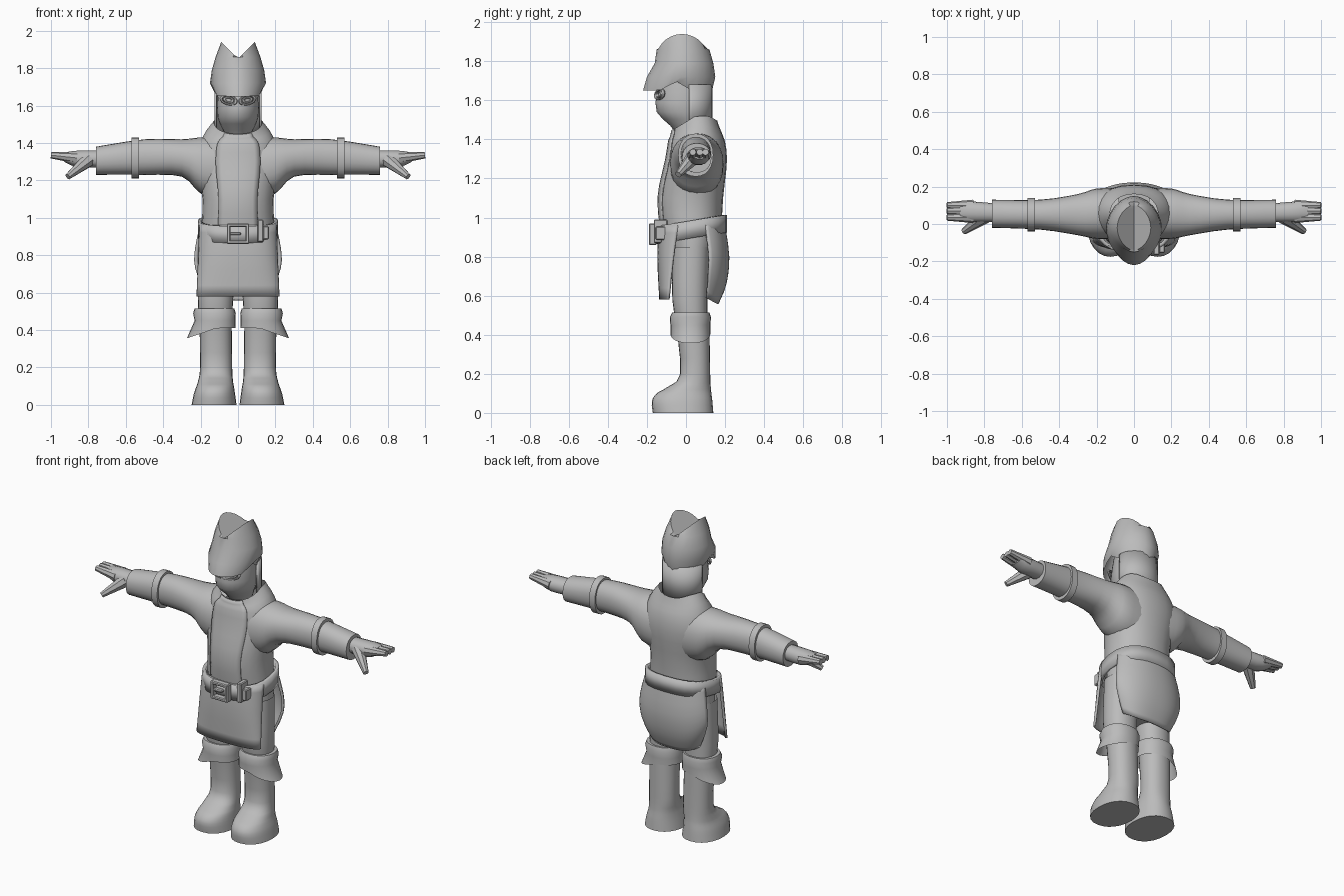
import bpy, bmesh, math
from math import cos, sin, radians
from mathutils import Vector

if "Cube" in bpy.data.objects:
    bpy.data.objects.remove(bpy.data.objects["Cube"])

grey = bpy.data.materials.new("plain grey")
grey.use_nodes = True
grey.diffuse_color = (.5, .5, .5, 1)
grey.node_tree.nodes["Principled BSDF"].inputs["Base Color"].default_value = grey.diffuse_color


def finish(name, bm, mirror=False, thick=0, angle=40):
    """Turn a bmesh into a shaded object, optionally mirrored or thickened."""
    bmesh.ops.remove_doubles(bm, verts=bm.verts, dist=.0005)
    bmesh.ops.recalc_face_normals(bm, faces=bm.faces)
    mesh = bpy.data.meshes.new(name)
    bm.to_mesh(mesh)
    bm.free()
    mesh.materials.append(grey)
    ob = bpy.data.objects.new(name, mesh)
    bpy.context.collection.objects.link(ob)
    bpy.ops.object.select_all(action='DESELECT')
    ob.select_set(True)
    bpy.context.view_layer.objects.active = ob
    bpy.ops.object.shade_smooth_by_angle(angle=radians(angle))
    if thick:
        solid = ob.modifiers.new("Thickness", 'SOLIDIFY')
        solid.thickness = thick
        solid.offset = 0
    if mirror:
        ob.modifiers.new("Mirror", 'MIRROR')


def oval(z, wide, front, back, mid=0):
    """Level cross-section: height, half width, front and back edges."""
    return Vector((z, mid, (front + back) / 2, wide, (back - front) / 2))


def hoop(x, front, back, low, high):
    """Upright cross-section of an arm at distance x from the middle."""
    return Vector((x, (front + back) / 2, (low + high) / 2, (back - front) / 2, (high - low) / 2))


def spline(rings, steps):
    """Catmull-Rom curve through the cross-sections."""
    padded = [rings[0], *rings, rings[-1]]
    result = []
    for before, start, end, after in zip(padded, padded[1:], padded[2:], padded[3:]):
        leave, arrive = (end - before) / 2, (after - start) / 2
        for step in range(steps):
            t = step / steps
            ease = t * t * (3 - 2 * t)
            result.append(start.lerp(end, ease) + leave * t * (1 - t) ** 2
                          - arrive * t * t * (1 - t))
    return result + [rings[-1]]


def loft(name, rings, steps=3, sides=24, power=2.2, arc=None, upright=False,
         capped=False, grow=0, warp=None, **look):
    """Skin a row of rounded cross-sections, or only an arc of each."""
    bm = bmesh.new()
    rows = []
    for at, mid_a, mid_b, radius_a, radius_b in spline(rings, steps):
        row = []
        for i in range(sides):
            if arc:
                turn = radians(arc[0] + (arc[1] - arc[0]) * i / (sides - 1))
            else:
                turn = math.tau * i / sides
            c, s = cos(turn), sin(turn)
            a = mid_a + (radius_a + grow) * math.copysign(abs(c) ** (2 / power), c)
            b = mid_b + (radius_b + grow) * math.copysign(abs(s) ** (2 / power), s)
            place = (at, a, b) if upright else (a, b, at)
            row.append(bm.verts.new(warp(*place) if warp else place))
        rows.append(row)
    for lower, upper in zip(rows, rows[1:]):
        for i in range(sides - 1 if arc else sides):
            j = (i + 1) % sides
            bm.faces.new((lower[i], lower[j], upper[j], upper[i]))
    if capped:
        bm.faces.new(rows[0])
        bm.faces.new(rows[-1])
    finish(name, bm, **look)


def rod(name, start, end, thick_end, thin_end):
    """Tapered round bar between two points, on both sides of the body."""
    start, end = Vector(start), Vector(end)
    along = end - start
    bm = bmesh.new()
    bmesh.ops.create_cone(bm, cap_ends=True, segments=8, radius1=thick_end,
                          radius2=thin_end, depth=along.length)
    turn = along.to_track_quat('Z', 'Y')
    for v in bm.verts:
        v.co = turn @ v.co + (start + end) / 2
    finish(name, bm, mirror=True)


def box(name, centre, size):
    bm = bmesh.new()
    bmesh.ops.create_cube(bm, size=1)
    for v in bm.verts:
        v.co = Vector(centre) + v.co * Vector(size)
    bmesh.ops.bevel(bm, geom=bm.edges, offset=.005, segments=1, affect='EDGES')
    finish(name, bm, angle=30)


# Jacket, with a collar that dips at front and back, and an overlapping front flap
def collar_dip(x, y, z):
    collar = min(1, max(0, (z - 1.4) * 10))
    return x, y, z - collar * .6 * (max(0, .05 - y) + max(0, y - .12))


jacket = [oval(z=.9, wide=.2, front=-.12, back=.18),
          oval(z=1.1, wide=.19, front=-.14, back=.19),
          oval(z=1.3, wide=.22, front=-.1, back=.21),
          oval(z=1.43, wide=.19, front=-.08, back=.19),
          oval(z=1.52, wide=.13, front=-.07, back=.16)]
loft("jacket", jacket, warp=collar_dip)
loft("jacket_front_flap", jacket, arc=(240, 300), sides=8, grow=.004, thick=.006,
     warp=collar_dip)

# Sleeves with a raised cuff band
loft("sleeves", [hoop(.08, front=-.08, back=.19, low=1.1, high=1.43),
                 hoop(.2, front=-.08, back=.19, low=1.13, high=1.43),
                 hoop(.3, front=-.06, back=.16, low=1.22, high=1.42),
                 hoop(.5, front=-.03, back=.13, low=1.23, high=1.42),
                 hoop(.76, front=-.02, back=.13, low=1.23, high=1.38)],
     upright=True, capped=True, mirror=True)
loft("sleeve_bands", [hoop(x, front=-.04, back=.14, low=1.21, high=1.43) for x in (.53, .57)],
     steps=1, upright=True, capped=True, mirror=True)

# Hands
loft("palms", [hoop(.74, front=.01, back=.11, low=1.27, high=1.36),
               hoop(.86, front=.01, back=.12, low=1.27, high=1.36),
               hoop(.93, front=.02, back=.12, low=1.3, high=1.35)],
     sides=14, upright=True, capped=True, mirror=True)
for finger, y in (("index", .035), ("middle", .07), ("little", .1)):
    rod(finger + "_fingers", (.86, y, 1.32), (1, y, 1.335), .03, .017)
rod("thumbs", (.8, .04, 1.31), (.91, -.04, 1.22), .04, .017)

# Masked face and the hood behind it
loft("masked_face", [oval(z=1.4, wide=.05, front=-.03, back=.1),
                     oval(z=1.47, wide=.08, front=-.08, back=.11),
                     oval(z=1.54, wide=.11, front=-.15, back=.12),
                     oval(z=1.64, wide=.11, front=-.15, back=.13),
                     oval(z=1.75, wide=.1, front=-.12, back=.11)], steps=2, power=1.9)
loft("hood_back", [oval(z=z, wide=.12, front=-.08, back=.13) for z in (1.45, 1.68)],
     steps=1, power=2, arc=(-5, 185), thick=.01)


# Cap with an arched brim and two side peaks folded in at the middle
def cap_shape(x, y, z):
    if z < 1.66:
        z += .045 * math.exp(-((y + .05) / .05) ** 2) - .12 * max(0, y)
    if z > 1.9:
        z = 1.85 + abs(x)
    return x, y, z


loft("peaked_cap", [oval(z=1.65, wide=.13, front=-.22, back=.13),
                    oval(z=1.72, wide=.15, front=-.2, back=.15),
                    oval(z=1.79, wide=.14, front=-.16, back=.14),
                    oval(z=1.86, wide=.12, front=-.15, back=.12),
                    oval(z=1.92, wide=.09, front=-.14, back=.1),
                    oval(z=1.85, wide=0, front=-.14, back=.1)],
     steps=1, power=1.85, warp=cap_shape, angle=35)

# Eye rims and lids
for name, radius in (("eye_rims", .04), ("eyelids", .022)):
    bpy.ops.mesh.primitive_torus_add(major_radius=radius, minor_radius=.008,
                                     major_segments=20, minor_segments=6)
    ring = bpy.context.object
    bm = bmesh.new()
    bm.from_mesh(ring.data)
    bpy.data.objects.remove(ring)
    for v in bm.verts:
        x, y, z = v.co
        v.co = (x + .05, z + x / 2 - .135, y * .6 + x * .15 + 1.63)
    finish(name, bm, mirror=True)

# Belt, rising toward the back, with buckle and loops
loft("belt", [oval(z=z, wide=.205, front=-.145, back=.2) for z in (.89, .98)],
     steps=1, power=2.5, thick=.02, warp=lambda x, y, z: (x, y, z + y * .17))
buckle = Vector((0, -.17, .915))
for name, side in (("first", -1), ("second", 1)):
    box(name + "_buckle_post", buckle + Vector((side * .05, 0, 0)), (.02, .04, .11))
    box(name + "_buckle_bar", buckle + Vector((0, 0, side * .045)), (.12, .04, .02))
box("buckle_prong", buckle - Vector((.02, 0, 0)), (.07, .03, .016))
box("belt_loop", (.12, -.13, .93), (.03, .07, .12))
box("belt_end", (.15, -.125, .92), (.03, .06, .07))

# Hips, front skirt and rounded coat tail
loft("hips", [oval(z=.62, wide=.13, front=-.05, back=.11),
              oval(z=.75, wide=.2, front=-.07, back=.13),
              oval(z=.95, wide=.2, front=-.1, back=.17)], capped=True)
loft("front_skirt", [oval(z=.96, wide=.205, front=-.13, back=.13),
                     oval(z=.8, wide=.21, front=-.14, back=.08),
                     oval(z=.58, wide=.22, front=-.13, back=-.01)],
     power=2.6, arc=(192, 348), thick=.014)


def round_tail(x, y, z):
    return x, y, .98 - (.98 - z) * (1 - .28 * (x / .235) ** 4)


loft("coat_tail", [oval(z=.98, wide=.2, front=-.08, back=.19),
                   oval(z=.8, wide=.23, front=-.07, back=.215),
                   oval(z=.66, wide=.23, front=-.04, back=.2),
                   oval(z=.56, wide=.17, front=0, back=.16)],
     arc=(15, 165), thick=.014, warp=round_tail)

# Legs, boots and turned-down boot cuffs
loft("legs", [oval(z=.42, wide=.085, front=-.04, back=.11, mid=.12),
              oval(z=.58, wide=.095, front=-.07, back=.11, mid=.12),
              oval(z=.85, wide=.1, front=-.07, back=.12, mid=.11)], mirror=True)
loft("boots", [oval(z=0, wide=.12, front=-.17, back=.14, mid=.128),
               oval(z=.06, wide=.11, front=-.175, back=.135, mid=.126),
               oval(z=.1, wide=.1, front=-.15, back=.13, mid=.122),
               oval(z=.13, wide=.093, front=-.1, back=.127, mid=.12),
               oval(z=.2, wide=.086, front=-.03, back=.124, mid=.117),
               oval(z=.45, wide=.086, front=-.05, back=.12, mid=.12)],
     capped=True, mirror=True)


def cuff_flare(x, y, z):
    if z < .43:
        outer = max(0, x / .12 - 1)
        return x + .022 * outer ** 2, y, z - .05 * outer
    return x, y, z


loft("boot_cuffs", [oval(z=.41, wide=.118, front=-.08, back=.125, mid=.13),
                    oval(z=.45, wide=.109, front=-.08, back=.125, mid=.123),
                    oval(z=.49, wide=.114, front=-.083, back=.128, mid=.126),
                    oval(z=.515, wide=.106, front=-.07, back=.12, mid=.126),
                    oval(z=.515, wide=.08, front=-.05, back=.1, mid=.12)],
     steps=1, warp=cuff_flare, mirror=True)
